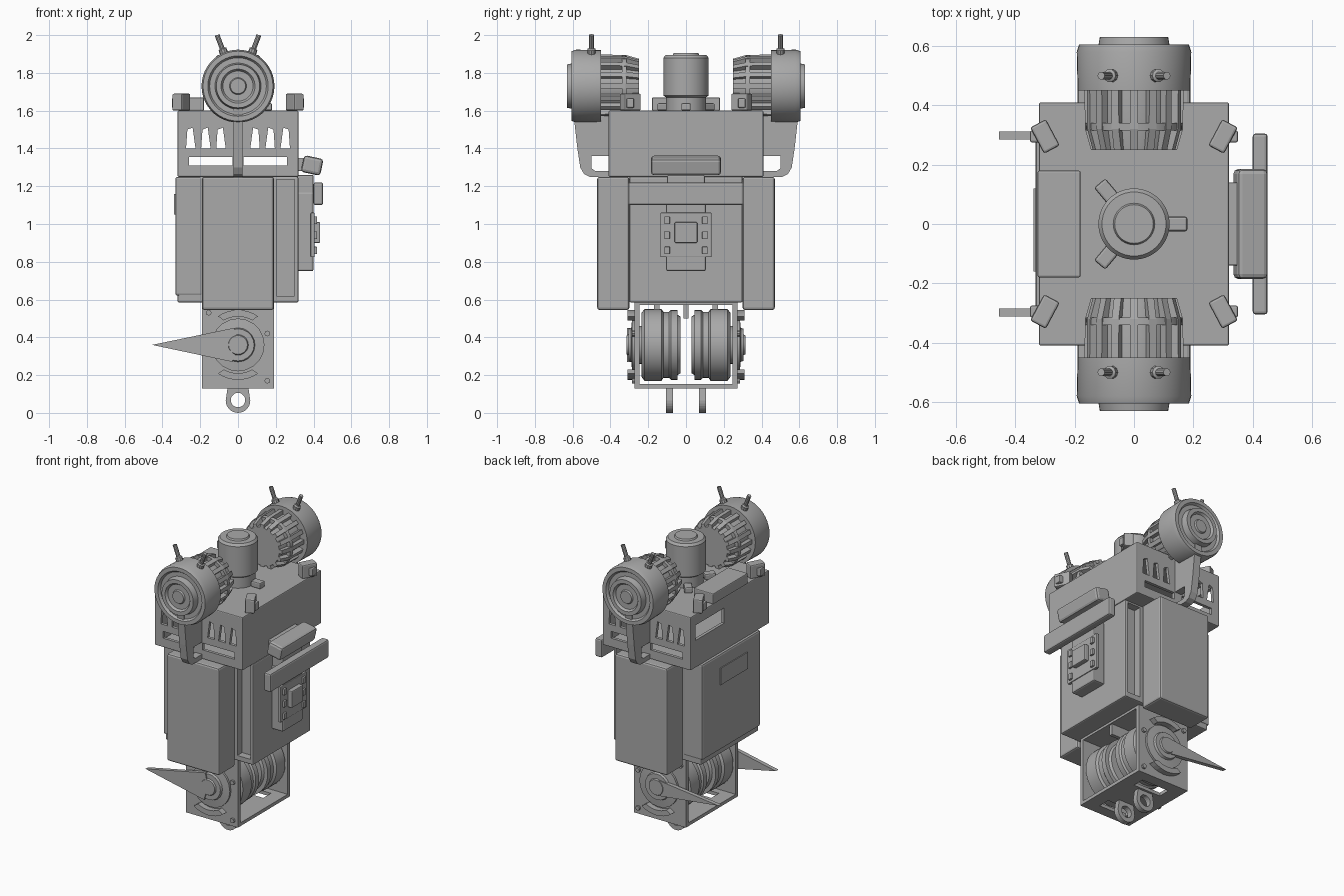
import bpy, bmesh, math
from mathutils import Matrix, Vector

cube = bpy.data.objects.get("Cube")
if cube:
    bpy.data.objects.remove(cube, do_unlink=True)

grey = bpy.data.materials.new("plain grey")
grey.use_nodes = True
GREY = (0.4, 0.4, 0.4, 1)
grey.diffuse_color = GREY
grey.node_tree.nodes["Principled BSDF"].inputs["Base Color"].default_value = GREY


def finish(name, bm, smooth=False):
    bmesh.ops.recalc_face_normals(bm, faces=bm.faces)
    mesh = bpy.data.meshes.new(name)
    bm.to_mesh(mesh)
    bm.free()
    mesh.materials.append(grey)
    ob = bpy.data.objects.new(name, mesh)
    bpy.context.collection.objects.link(ob)
    if smooth:
        bpy.ops.object.select_all(action='DESELECT')
        ob.select_set(True)
        bpy.context.view_layer.objects.active = ob
        bpy.ops.object.shade_smooth_by_angle(angle=math.radians(32))
    return ob


def box(name, x, y, z, bevel=0.0, turn=None):
    """Box from (low, high) ranges, with optional bevel and rotation."""
    bm = bmesh.new()
    size = [r[1] - r[0] for r in (x, y, z)]
    mid = Vector([(r[0] + r[1]) / 2 for r in (x, y, z)])
    bmesh.ops.create_cube(bm, size=1)
    bmesh.ops.scale(bm, vec=size, verts=bm.verts)
    if bevel:
        bmesh.ops.bevel(bm, geom=bm.edges[:], offset=bevel, segments=2,
                        profile=0.5, affect='EDGES')
    if turn:
        bmesh.ops.rotate(bm, verts=bm.verts, matrix=Matrix.Rotation(*turn))
    bmesh.ops.translate(bm, vec=mid, verts=bm.verts)
    return finish(name, bm)


def prism(name, points, axis, low, high):
    """Outline extruded along x (points are y, z) or along y (points are x, z)."""
    bm = bmesh.new()
    place = (lambda p: (low, *p)) if axis == 'X' else (lambda p: (p[0], low, p[1]))
    face = bm.faces.new([bm.verts.new(place(p)) for p in points])
    out = bmesh.ops.extrude_face_region(bm, geom=[face])
    d = high - low
    moved = [v for v in out["geom"] if isinstance(v, bmesh.types.BMVert)]
    bmesh.ops.translate(bm, vec=(d, 0, 0) if axis == 'X' else (0, d, 0), verts=moved)
    return finish(name, bm)


def lathe(name, profile, centre, direction, sides=40):
    """Spin (radius, distance) points about an axis through the centre."""
    bm = bmesh.new()
    verts = [bm.verts.new((r, 0, h)) for r, h in profile]
    edges = [bm.edges.new(pair) for pair in zip(verts, verts[1:])]
    bmesh.ops.spin(bm, geom=verts + edges, cent=(0, 0, 0), axis=(0, 0, 1),
                   angle=math.tau, steps=sides)
    bmesh.ops.remove_doubles(bm, verts=bm.verts, dist=0.0005)
    spin = Vector((0, 0, 1)).rotation_difference(Vector(direction)).to_matrix()
    bmesh.ops.rotate(bm, verts=bm.verts, matrix=spin)
    bmesh.ops.translate(bm, vec=centre, verts=bm.verts)
    return finish(name, bm, True)


def cut(ob, cutter):
    mod = ob.modifiers.new("cut", 'BOOLEAN')
    mod.operation, mod.solver, mod.object = 'DIFFERENCE', 'EXACT', cutter
    bpy.ops.object.select_all(action='DESELECT')
    ob.select_set(True)
    bpy.context.view_layer.objects.active = ob
    bpy.ops.object.modifier_apply(modifier=mod.name)
    bpy.data.objects.remove(cutter, do_unlink=True)


def arc(radius, start, end, steps, z):
    turn = [math.radians(start + (end - start) * i / steps) for i in range(steps + 1)]
    return [(radius * math.cos(a), z + radius * math.sin(a)) for a in turn]


# Upper housing: hollow sheet metal with slotted ends
housing = box("upper_housing", (-.32, .32), (-.41, .41), (1.25, 1.6), .006)
cut(housing, box("cutter", (-.3, .3), (-.39, .39), (1.27, 1.58)))
for side in (-1, 1):
    cut(housing, box("cutter", sorted((side * .03, side * .26)), (-1, 1), (1.31, 1.355)))
    for x in (.09, .17, .25):
        top = [(side * (x - .025), 1.4), (side * (x + .025), 1.4),
               (side * (x + .018), 1.5), (side * (x - .01), 1.51)]
        cut(housing, prism("cutter", top, 'Y', -1, 1))
cut(housing, box("cutter", (-.4, -.28), (.06, .36), (1.43, 1.53)))
box("top_box", (-.325, -.18), (-.18, .18), (1.6, 1.67), .006)

# Main body with recessed channel beside each end pack
body = box("main_body", (-.32, .32), (-.3, .3), (.585, 1.25), .008)
for y in ((-.4, -.25), (.25, .4)):
    cut(body, box("cutter", (.205, .3), y, (.62, 1.235)))
box("side_panel", (-.332, -.19), (-.305, .305), (.62, 1.25), .012)
box("panel_label", (-.338, -.33), (-.16, .12), (1.05, 1.16))
for s, end in ((-1, "front"), (1, "back")):
    box(end + "_pack", (-.19, .19), sorted((s * .3, s * .47)), (.545, 1.25), .012)

# Central turret with three feet
lathe("turret", [(0, 0), (.105, 0), (.105, .07), (.12, .08), (.12, .28), (.108, .295),
                 (.07, .295), (.065, .305), (0, .305)], (0, 0, 1.6), (0, 0, 1))
for a in (0, 130, 230):
    r = math.radians(a)
    x, y = .145 * math.cos(r), .145 * math.sin(r)
    box("turret_foot", (x - .035, x + .035), (y - .025, y + .025), (1.6, 1.64), .008,
        (r, 3, 'Z'))

# Corner lugs
for sx in (-1, 1):
    for sy in (-1, 1):
        x, y = sx * .3, sy * .295
        box("corner_lug", (x - .03, x + .03), (y - .05, y + .05), (1.6, 1.69), .008,
            (math.radians(sx * sy * -28), 3, 'Z'))
        box("corner_pin", (x + sx * .02 - .03, x + sx * .02 + .03),
            (y - .02, y + .02), (1.615, 1.665), .006)

# Lamp at each end: drum, ribbed cage, bracket and two pins
for s, end in ((-1, "front"), (1, "back")):
    hub = Vector((0, 0, 1.73))
    lathe(end + "_lamp_drum",
          [(0, .45), (.19, .45), (.193, .58), (.185, .605), (.16, .605), (.15, .59),
           (.122, .59), (.115, .63), (.09, .63), (.08, .615), (.045, .615),
           (.04, .625), (0, .625)], hub, (0, s, 0), 44)
    lathe(end + "_lamp_core", [(0, .25), (.125, .25), (.14, .33), (.14, .45), (0, .45)],
          hub, (0, s, 0), 32)
    lathe(end + "_lamp_cage_ring", [(.12, .315), (.162, .315), (.164, .34), (.12, .34),
                                    (.12, .315)], hub, (0, s, 0), 32)
    rib_side = [(s * .25, .11), (s * .25, .145), (s * .32, .165), (s * .455, .167),
                (s * .455, .11)]
    for i in range(16):
        rib = prism(end + "_lamp_rib", rib_side, 'X', -.013, .013)
        rib.rotation_euler.y = math.tau * i / 16
        rib.location = hub
    outline = [(.6, 1.62), (.575, 1.4), (.56, 1.3), (.54, 1.265), (.51, 1.25), (.4, 1.25),
               (.4, 1.28), (.48, 1.28), (.5, 1.295), (.5, 1.36), (.4, 1.36), (.4, 1.58),
               (.46, 1.62)]
    prism(end + "_lamp_bracket", [(s * y, z) for y, z in outline], 'X', -.025, .025)
    for sx in (-1, 1):
        lathe(end + "_lamp_pin", [(0, 0), (.022, 0), (.022, .035), (.013, .04),
                                  (.013, .115), (0, .115)],
              (sx * .07, s * .5, 1.893), (sx * .38, 0, 1), 10)

# Equipment on the left side: keypad unit, crossbar and tilted block
box("side_unit", (.315, .4), (-.105, .105), (.75, 1.17), .01)
box("side_unit_upper", (.315, .4), (-.1, .1), (1.15, 1.26), .008)
box("keypad_plate", (.385, .405), (-.135, .135), (.825, 1.06), .004)
box("keypad_screen", (.4, .435), (-.06, .06), (.9, 1.01), .006)
for y in (-.1, .1):
    for z in (.86, .94, 1.02):
        box("keypad_button", (.4, .418), (y - .014, y + .014), (z - .02, z + .02), .003)
box("crossbar", (.4, .45), (-.305, .305), (1.1, 1.22), .01)
box("crossbar_mount", (.38, .41), (-.08, .08), (1.11, 1.21))
box("tilted_block", (.34, .445), (-.185, .185), (1.265, 1.355), .016,
    (math.radians(12), 3, 'Y'))
box("tilted_block_mount", (.31, .36), (-.14, .14), (1.28, 1.35), .006)

# Lower frame, open along x
frame = box("lower_frame", (-.19, .19), (-.272, .272), (.13, .585))
cut(frame, box("cutter", (-.5, .5), (-.245, .245), (.152, .57)))
for y in (-.16, .16):
    cut(frame, box("cutter", (-.1, .1), (y - .04, y + .04), (.1, .2)))

# Two wheels, hubs, guards, blades and lifting eyes
for s, end in ((-1, "front"), (1, "back")):
    lathe(end + "_wheel", [(0, .03), (.15, .03), (.16, .045), (.185, .045), (.185, .08),
                           (.175, .09), (.175, .12), (.19, .13), (.19, .22), (.17, .235),
                           (.1, .235), (.1, .245), (0, .245)], (0, 0, .36), (0, s, 0), 36)
    lathe(end + "_hub", [(.14, .27), (.14, .285), (.09, .29), (.085, .305), (.055, .305),
                         (.05, .315), (0, .315)], (0, 0, .36), (0, s, 0), 20)
    for a in (55, -125):
        outer = arc(.185, a, a + 70, 8, .36)
        inner = arc(.15, a + 65, a + 5, 8, .36)
        prism(end + "_guard", outer + inner, 'Y', s * .26, s * .31)
    half = .09 if s < 0 else .05
    prism(end + "_blade", [(-.455, .36), (-.03, .36 - half), (0, .36), (-.02, .36 + half)],
          'Y', s * .285, s * .312)
    for x, z in ((.155, .42), (-.155, .53), (.155, .17)):
        lathe(end + "_bolt", [(.015, .265), (.015, .285), (0, .285)], (x, 0, z), (0, s, 0), 8)
    eye_outline = arc(.065, 180, 360, 14, .065) + [(.055, .135), (-.055, .135)]
    eye = prism(end + "_lifting_eye", eye_outline, 'Y', s * .07, s * .105)
    cut(eye, prism("cutter", arc(.038, 0, 342, 19, .068), 'Y', -1, 1))
    prism(end + "_hanger", [(-.02, .5), (.02, .5), (.02, .58), (-.02, .58)],
          'Y', s * .14, s * .17)
box("centre_strut", (-.18, .18), (-.012, .012), (.5, .58))
